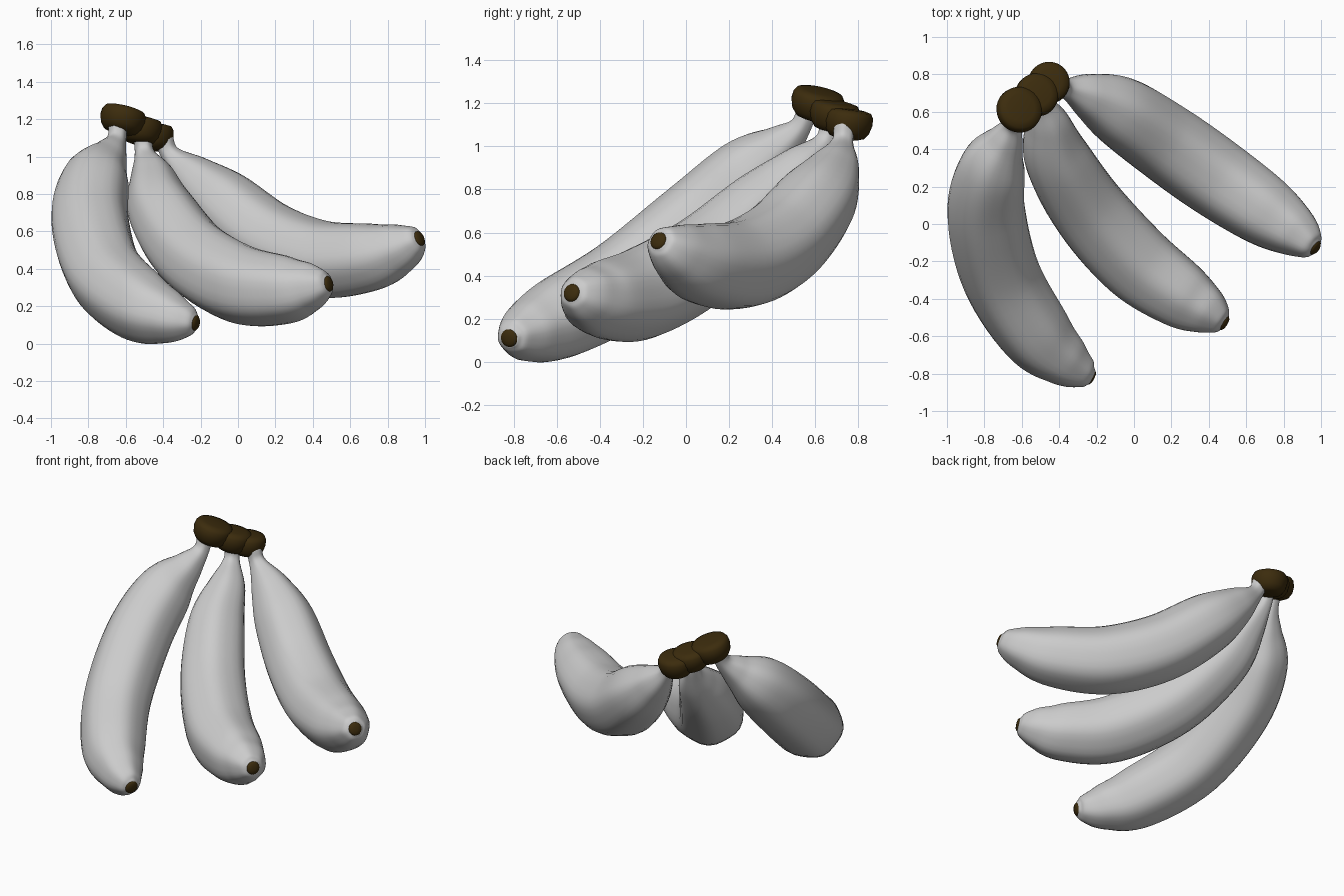
import bpy, bmesh, math
from mathutils import Vector

if "Cube" in bpy.data.objects:
    bpy.data.objects.remove(bpy.data.objects["Cube"])

brown = bpy.data.materials.new("dark_brown")
brown.diffuse_color = (0.045, 0.025, 0.004, 1)
brown.use_nodes = True
brown.node_tree.nodes["Principled BSDF"].inputs["Base Color"].default_value = brown.diffuse_color
SIDES = 30


def finish(name, bm, mat=None):
    bmesh.ops.recalc_face_normals(bm, faces=bm.faces)
    me = bpy.data.meshes.new(name)
    bm.to_mesh(me)
    bm.free()
    ob = bpy.data.objects.new(name, me)
    bpy.context.collection.objects.link(ob)
    for p in me.polygons:
        p.use_smooth = True
    if mat:
        me.materials.append(mat)
    return ob


def loft(bm, rings):
    loops = [[bm.verts.new(p) for p in r] for r in rings]
    for a, b in zip(loops, loops[1:]):
        for i in range(SIDES):
            j = (i + 1) % SIDES
            bm.faces.new((a[i], a[j], b[j], b[i]))
    bm.faces.new(loops[0])
    bm.faces.new(loops[-1])


def ring(c, axis, side, r, ridge=0.0):
    # circle, optionally with six soft ridges
    u = (side - axis * side.dot(axis)).normalized()
    v = axis.cross(u)
    return [c + (u * math.cos(t) + v * math.sin(t)) * r * (1 + ridge * math.cos(6 * t))
            for t in (2 * math.pi * i / SIDES for i in range(SIDES))]


def smooth_path(pts, steps=7):
    # Catmull-Rom through (x, y, z, radius) stations
    p = [Vector(q) for q in pts]
    p = [p[0] * 2 - p[1]] + p + [p[-1] * 2 - p[-2]]
    out = []
    for a, b, c, d in zip(p, p[1:], p[2:], p[3:]):
        for k in range(steps):
            t = k / steps
            out.append(0.5 * (2 * b + (c - a) * t + (2 * a - 5 * b + 4 * c - d) * t * t
                              + (3 * b - a - 3 * c + d) * t ** 3))
    return out + [p[-2]]


def lathe(name, centre, axis, profile):
    bm = bmesh.new()
    axis = Vector(axis).normalized()
    loft(bm, [ring(Vector(centre) + axis * h, axis, Vector((1, 0.3, 0.2)), r) for r, h in profile])
    ob = finish(name, bm, brown)
    bpy.context.view_layer.objects.active = ob
    ob.select_set(True)
    bpy.ops.object.shade_smooth_by_angle(angle=math.radians(50))
    ob.select_set(False)


def banana(name, stations, crown, crown_axis, k):
    path = smooth_path(stations)
    mid = path[len(path) // 2].to_3d()
    side = (path[0].to_3d() - mid).cross(path[-1].to_3d() - mid).normalized()
    rings = []
    for i, q in enumerate(path):
        axis = (path[min(i + 1, len(path) - 1)] - path[max(i - 1, 0)]).to_3d().normalized()
        side = (side - axis * side.dot(axis)).normalized()
        rings.append(ring(q.to_3d(), axis, side, q[3], 0.022))
    bm = bmesh.new()
    loft(bm, rings)
    finish(name, bm)
    # dark blossom end
    lathe(name + "_tip", path[-1].to_3d(), axis,
          [(0.044, -0.015), (0.041, 0.003), (0.03, 0.011), (0.012, 0.014)])
    # bowl-shaped stem crown of radius k
    lathe(name + "_crown", crown, crown_axis,
          [(0.45 * k, -0.082), (0.72 * k, -0.072), (0.9 * k, -0.045), (k, -0.005),
           (0.98 * k, 0.028), (0.88 * k, 0.048), (0.6 * k, 0.056), (0.1 * k, 0.058)])


banana("left_banana", [
    (-0.64, 0.57, 1.19, 0.05), (-0.65, 0.53, 1.09, 0.052), (-0.69, 0.445, 1.005, 0.10),
    (-0.76, 0.30, 0.875, 0.178), (-0.79, 0.06, 0.65, 0.206), (-0.71, -0.28, 0.375, 0.207),
    (-0.525, -0.585, 0.203, 0.192), (-0.37, -0.73, 0.14, 0.142),
    (-0.265, -0.80, 0.117, 0.085), (-0.227, -0.82, 0.11, 0.042)],
    (-0.615, 0.61, 1.205), (0.25, 0.22, 1), 0.123)

banana("middle_banana", [
    (-0.51, 0.67, 1.13, 0.05), (-0.50, 0.645, 1.02, 0.052), (-0.46, 0.54, 0.895, 0.117),
    (-0.41, 0.355, 0.715, 0.177), (-0.243, 0.078, 0.475, 0.205), (0.007, -0.20, 0.32, 0.21),
    (0.25, -0.38, 0.288, 0.181), (0.385, -0.465, 0.302, 0.133),
    (0.46, -0.515, 0.315, 0.08), (0.484, -0.53, 0.32, 0.042)],
    (-0.52, 0.69, 1.15), (0.15, 0.18, 1), 0.116)

banana("right_banana", [
    (-0.40, 0.735, 1.10, 0.05), (-0.36, 0.725, 1.01, 0.053), (-0.245, 0.69, 0.895, 0.12),
    (-0.083, 0.61, 0.75, 0.183), (0.16, 0.445, 0.555, 0.206), (0.43, 0.253, 0.452, 0.208),
    (0.70, 0.068, 0.46, 0.185), (0.86, -0.042, 0.508, 0.136),
    (0.945, -0.11, 0.55, 0.082), (0.97, -0.128, 0.562, 0.042)],
    (-0.455, 0.755, 1.115), (0.05, 0.14, 1), 0.112)
